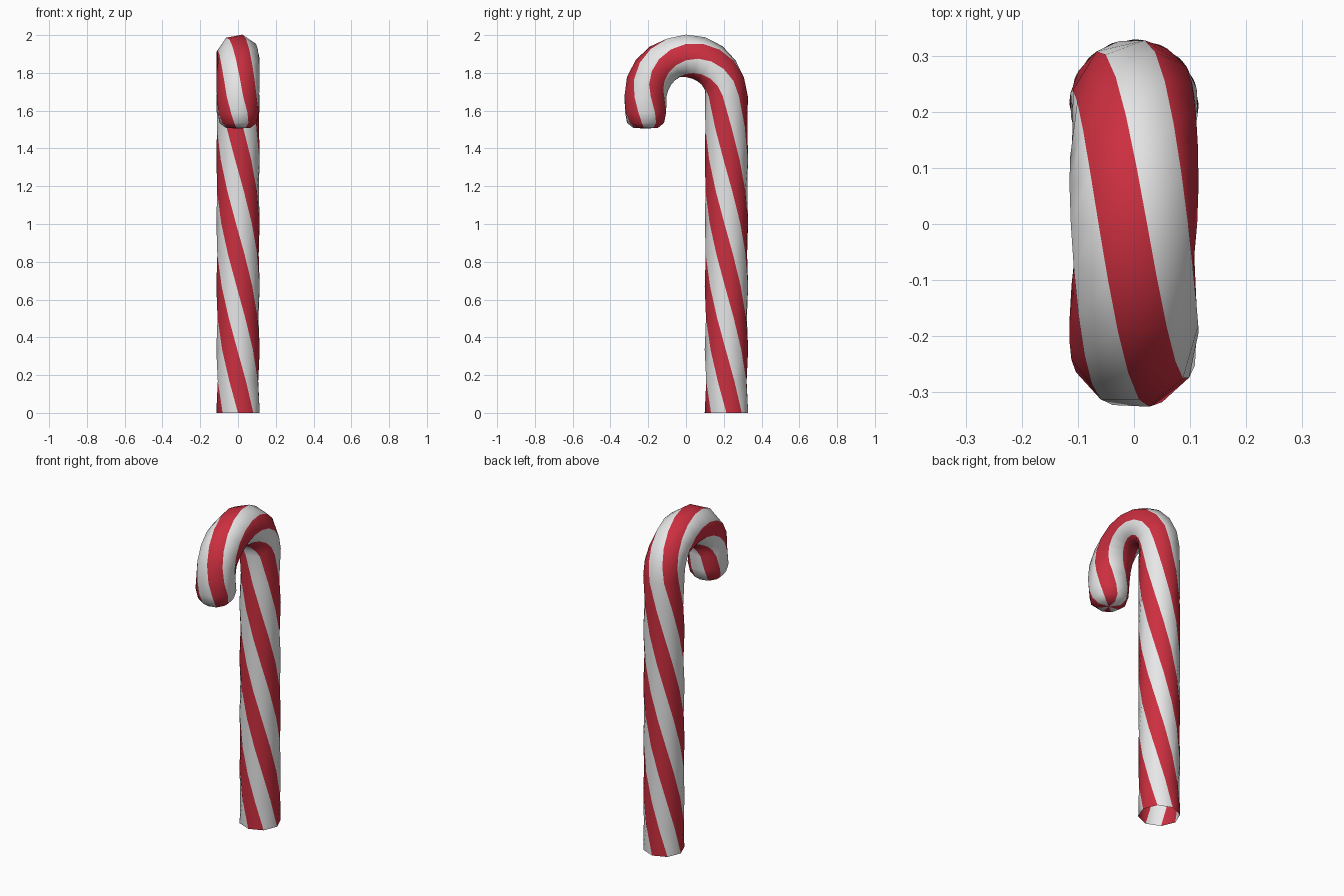
import bpy, bmesh, math
from mathutils import Vector

if "Cube" in bpy.data.objects:
    bpy.data.objects.remove(bpy.data.objects["Cube"])

SIDES, R = 8, 0.115           # tube cross-section
BEND, ZC = 0.214, 1.676       # hook radius and height of its centre
TWIST = math.radians(140)     # stripe twist per unit of length


def material(name, rgb):
    m = bpy.data.materials.new(name)
    m.diffuse_color = (*rgb, 1)
    m.use_nodes = True
    m.node_tree.nodes["Principled BSDF"].inputs["Base Color"].default_value = m.diffuse_color
    return m


# Path stations: (centre, outward direction, radius, length along path)
stations = []
for i in range(11):                                   # straight shaft
    z = ZC * i / 10
    stations.append((Vector((0, BEND, z)), Vector((0, 1, 0)), R, z))
for i in range(1, 11):                                # hook
    a = math.pi * i / 10
    out = Vector((0, math.cos(a), math.sin(a)))
    stations.append((Vector((0, 0, ZC)) + out * BEND, out, R, ZC + BEND * a))
end = ZC + BEND * math.pi
for z, r in ((1.59, R), (1.535, 0.100), (1.508, 0.065)):   # rounded tip
    stations.append((Vector((0, -BEND, z)), Vector((0, -1, 0)), r, end + ZC - z))

# Twisted tube, one stripe per side
bm = bmesh.new()
side = Vector((-1, 0, 0))
rings = []
for c, out, r, s in stations:
    ring = []
    for k in range(SIDES):
        a = math.tau * k / SIDES - TWIST * s
        ring.append(bm.verts.new(c + (side * math.sin(a) + out * math.cos(a)) * r))
    rings.append(ring)
for lo, hi in zip(rings, rings[1:]):
    for k in range(SIDES):
        n = (k + 1) % SIDES
        f = bm.faces.new((lo[k], lo[n], hi[n], hi[k]))
        f.material_index = k % 2
# Tip cap: stripes meet in the middle; the foot stays open
pole = bm.verts.new((0, -BEND, 1.506))
for k in range(SIDES):
    f = bm.faces.new((rings[-1][k], rings[-1][(k + 1) % SIDES], pole))
    f.material_index = k % 2
for f in bm.faces:
    f.smooth = True

mesh = bpy.data.meshes.new("striped_cane")
bm.to_mesh(mesh)
bm.free()
mesh.materials.append(material("red", (0.60, 0.028, 0.05)))
mesh.materials.append(material("white", (0.80, 0.80, 0.80)))
cane = bpy.data.objects.new("striped_cane", mesh)
bpy.context.collection.objects.link(cane)
